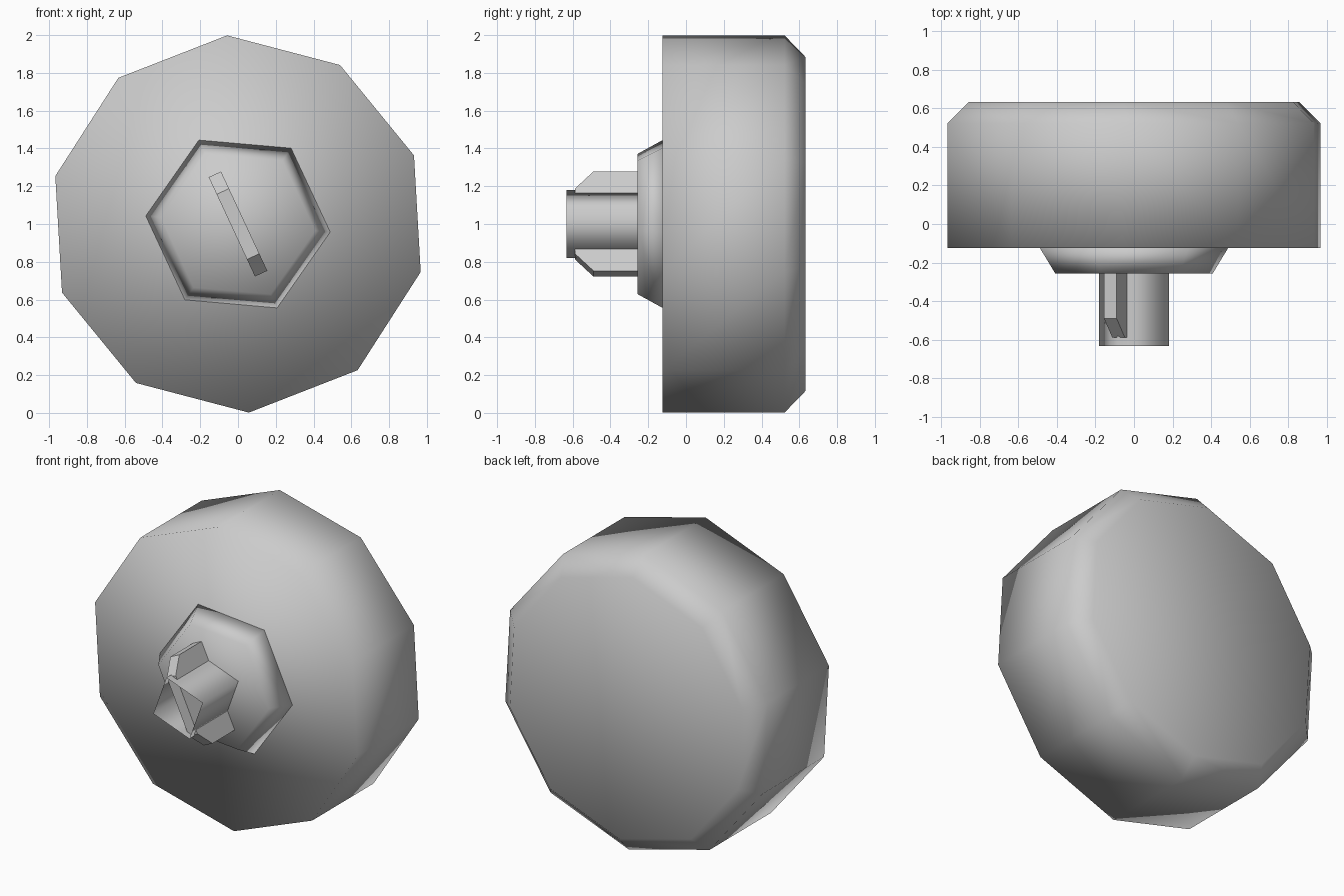
import bpy, bmesh
from math import cos, sin, radians, tau
from mathutils import Matrix

cube = bpy.data.objects.get("Cube")
if cube:
    bpy.data.objects.remove(cube)

# Single plain finish
grey = bpy.data.materials.new("plain grey")
grey.use_nodes = True
grey.diffuse_color = (0.6, 0.6, 0.6, 1)
grey.node_tree.nodes["Principled BSDF"].inputs["Base Color"].default_value = (0.6, 0.6, 0.6, 1)

CENTRE = Matrix.Translation((0, 0, 1))


def finish(name, bm, smooth):
    bmesh.ops.recalc_face_normals(bm, faces=bm.faces[:])
    bm.transform(CENTRE)
    mesh = bpy.data.meshes.new(name)
    for face in bm.faces:
        face.smooth = smooth
    bm.to_mesh(mesh)
    bm.free()
    mesh.materials.append(grey)
    obj = bpy.data.objects.new(name, mesh)
    bpy.context.collection.objects.link(obj)
    return obj


def turned(name, sides, turn, profile, capped=True):
    """Loft regular polygons along y; profile holds (y, radius)."""
    bm = bmesh.new()
    rings = []
    for y, r in profile:
        angles = [radians(turn) + tau * i / sides for i in range(sides)]
        rings.append([bm.verts.new((r * cos(a), y, r * sin(a))) for a in angles])
    for low, high in zip(rings, rings[1:]):
        for i in range(sides):
            j = (i + 1) % sides
            bm.faces.new((low[i], low[j], high[j], high[i]))
    if capped:
        bm.faces.new(rings[0])
        bm.faces.new(rings[-1])
    return finish(name, bm, True)


# Ten-sided head with a chamfered back rim
turned("knob_head", 10, 93.3, [(-0.124, 1.0), (0.522, 1.0), (0.633, 0.885)])

# Six-sided tapered collar
turned("collar", 6, -5, [(-0.124, 0.49), (-0.256, 0.41)])

# Open square sleeve
turned("sleeve", 4, 25, [(-0.256, 0.2), (-0.633, 0.2)], capped=False)

# Flat key through the sleeve, its two ends standing out as chamfered fins
bm = bmesh.new()
outline = [(-0.29, -0.256), (-0.29, -0.49), (-0.19, -0.588),
           (0.19, -0.588), (0.29, -0.49), (0.29, -0.256)]
face = bm.faces.new([bm.verts.new((-0.036, y, r)) for r, y in outline])
side = bmesh.ops.extrude_face_region(bm, geom=[face])
moved = [v for v in side["geom"] if isinstance(v, bmesh.types.BMVert)]
bmesh.ops.translate(bm, verts=moved, vec=(0.072, 0, 0))
bm.transform(Matrix.Rotation(radians(-25), 4, "Y"))
finish("key_plate", bm, False)
